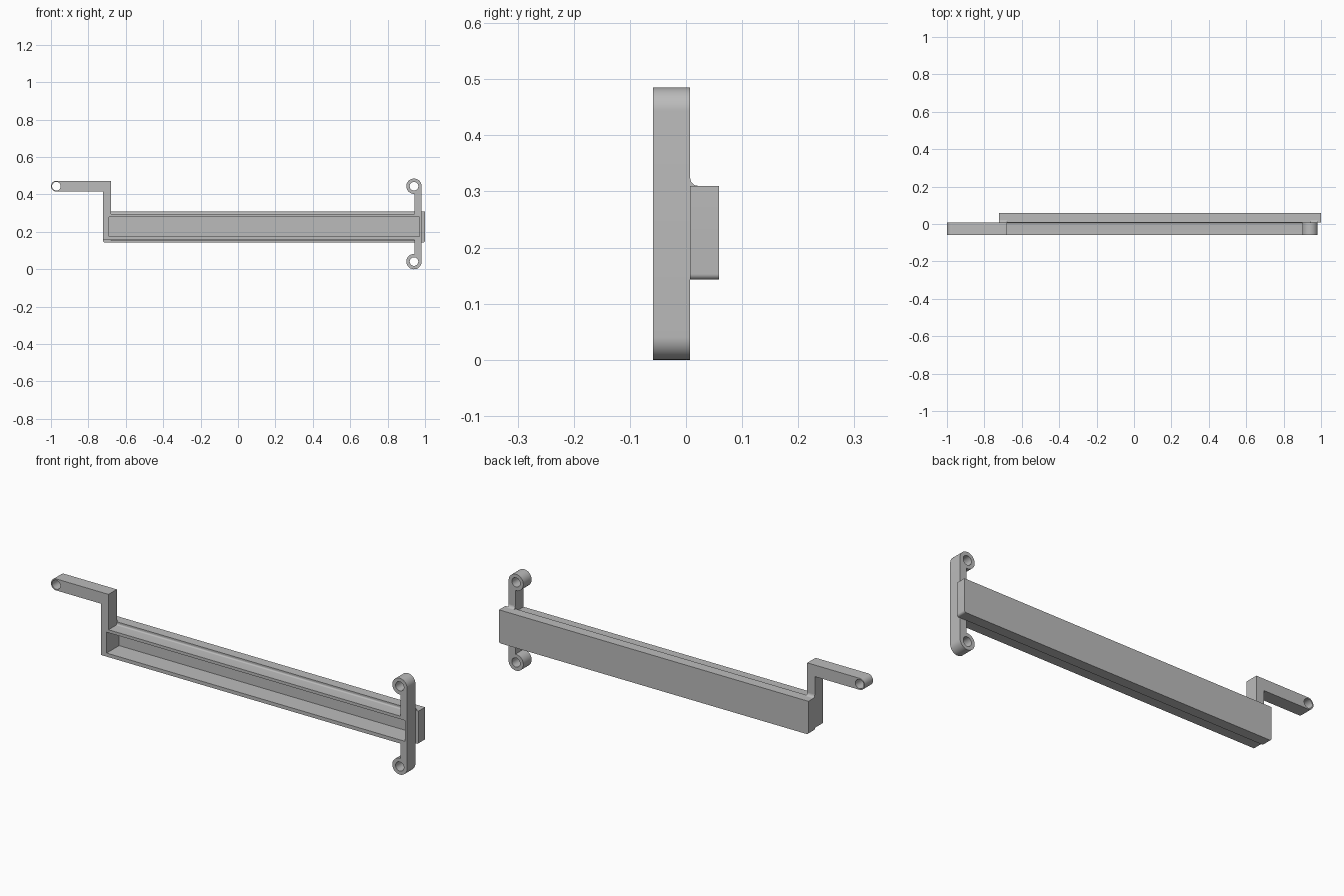
import bpy, bmesh, math
from mathutils import Vector

if "Cube" in bpy.data.objects:
    bpy.data.objects.remove(bpy.data.objects["Cube"])

FRONT, JOINT, BACK = -0.0585, 0.0075, 0.0585   # depth planes
BOTTOM, TOP = 0.143, 0.31                      # height of the back slab
LEFT_END, RIGHT_END = -0.722, 1.0
ARM_IN, BAR_IN, BAR_OUT = -0.68, 0.945, 0.982
RING, RING_R, HOLE_R = 0.941, 0.041, 0.023
RING_LOW, RING_HIGH = 0.041, 0.444

grey = bpy.data.materials.new("plain grey")
grey.use_nodes = True
colour = (0.5, 0.5, 0.5, 1)
grey.diffuse_color = colour
grey.node_tree.nodes["Principled BSDF"].inputs["Base Color"].default_value = colour


def arc(u, v, r, start, end, steps=24):
    angles = [math.radians(start + (end - start) * i / steps) for i in range(steps + 1)]
    return [(u + r * math.cos(a), v + r * math.sin(a)) for a in angles]


def prism(name, outline, low, high, axis):
    """Extrude an outline: (x, z) along y, or (y, z) along x."""
    bm = bmesh.new()
    place = (lambda p: (p[0], low, p[1])) if axis == "y" else (lambda p: (low, p[0], p[1]))
    face = bm.faces.new([bm.verts.new(place(p)) for p in outline])
    moved = bmesh.ops.extrude_face_region(bm, geom=[face])["geom"]
    step = Vector((0, high - low, 0) if axis == "y" else (high - low, 0, 0))
    bmesh.ops.translate(bm, vec=step, verts=[g for g in moved if isinstance(g, bmesh.types.BMVert)])
    bmesh.ops.recalc_face_normals(bm, faces=bm.faces)
    mesh = bpy.data.meshes.new(name)
    bm.to_mesh(mesh)
    bm.free()
    mesh.materials.append(grey)
    obj = bpy.data.objects.new(name, mesh)
    bpy.context.collection.objects.link(obj)
    return obj


def rect(u0, u1, v0, v1):
    return [(u0, v0), (u1, v0), (u1, v1), (u0, v1)]


def activate(obj):
    bpy.ops.object.select_all(action="DESELECT")
    obj.select_set(True)
    bpy.context.view_layer.objects.active = obj


def cut(obj, cutter):
    mod = obj.modifiers.new("cut", "BOOLEAN")
    mod.operation, mod.solver, mod.object = "DIFFERENCE", "EXACT", cutter
    activate(obj)
    bpy.ops.object.modifier_apply(modifier=mod.name)


# Back slab with softened lower end corners
r = 0.01
slab = prism("back_slab",
             arc(LEFT_END + r, BOTTOM + r, r, 180, 270, 6)
             + arc(RIGHT_END - r, BOTTOM + r, r, 270, 360, 6)
             + [(RIGHT_END, TOP), (LEFT_END, TOP)], JOINT, BACK, "y")

# Channel rails, flaring into the slab through small fillets
f, low, high = 0.007, 0.157, 0.295
rails = prism("channel_rails",
              [(FRONT, low)] + arc(JOINT - f, low - f, f, 90, 0, 6)
              + arc(JOINT - f, high + f, f, 0, -90, 6) + [(FRONT, high)],
              ARM_IN, BAR_IN, "x")

# Cranked arm with a rounded eye at its end
arm = prism("cranked_arm",
            arc(-0.971, RING_HIGH, 0.029, 90, 270)
            + [(LEFT_END, RING_HIGH - 0.029), (LEFT_END, low), (ARM_IN, low),
               (ARM_IN, RING_HIGH + 0.029)], FRONT, JOINT, "y")

# Upright bracket with an eye at both ends
lean = math.degrees(math.acos((BAR_IN - RING) / RING_R))
bracket = prism("upright_bracket",
                arc(RING, RING_HIGH, RING_R, 0, 360 - lean, 36)
                + arc(RING, RING_LOW, RING_R, lean, 360, 36), FRONT, JOINT, "y")

# Fillets between the slab top and the uprights
g = 0.014
for name, x0, x1 in (("arm_fillet", LEFT_END, ARM_IN), ("bracket_fillet", BAR_IN, BAR_OUT)):
    prism(name, [(JOINT, TOP)] + arc(JOINT + g, TOP + g, g, 270, 180, 6), x0, x1, "x")

# Long pocket, open to the front
pocket = prism("pocket_cutter", rect(-0.69, 0.97, 0.175, 0.28), FRONT - 0.05, 0.04, "y")
for part in (slab, rails, arm, bracket):
    cut(part, pocket)
cutters = [pocket]

# Eye holes
for part, x, z in ((arm, -0.971, RING_HIGH), (bracket, RING, RING_HIGH), (bracket, RING, RING_LOW)):
    hole = prism("hole_cutter", arc(x, z, HOLE_R, 0, 348.75, 31), FRONT - 0.05, JOINT + 0.05, "y")
    cut(part, hole)
    cutters.append(hole)
for helper in cutters:
    bpy.data.objects.remove(helper)

# Smooth curved walls, keeping the edges sharp
for obj in list(bpy.context.collection.objects):
    if obj.type == "MESH":
        activate(obj)
        bpy.ops.object.shade_smooth_by_angle(angle=math.radians(30))
